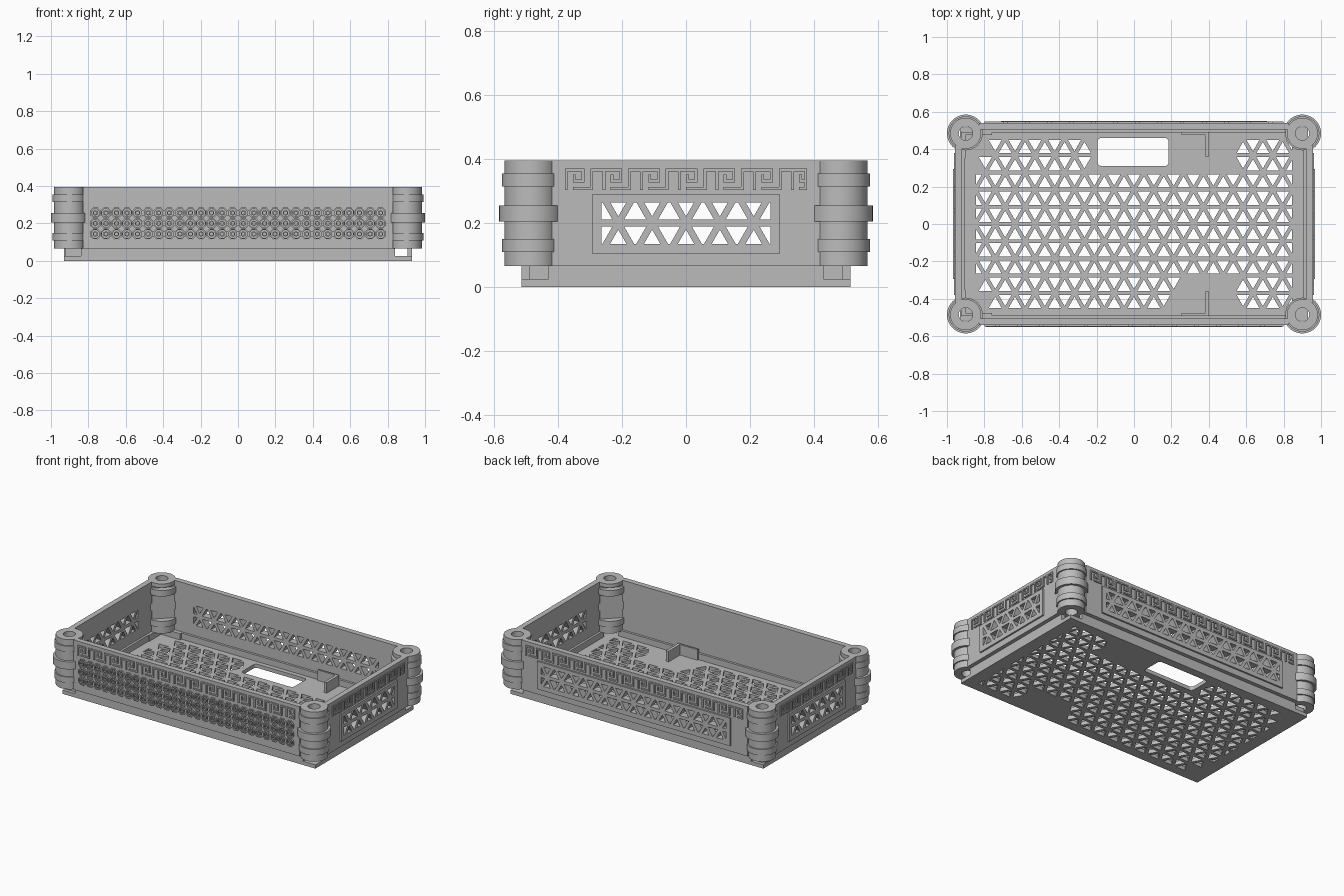
import bpy, bmesh
from math import pi, cos, sin, hypot, radians
from mathutils import Matrix, Vector

if "Cube" in bpy.data.objects:
    bpy.data.objects.remove(bpy.data.objects["Cube"])

GREY = (0.5, 0.5, 0.5, 1)
mat = bpy.data.materials.new("grey plastic")
mat.use_nodes = True
mat.diffuse_color = GREY
mat.node_tree.nodes["Principled BSDF"].inputs["Base Color"].default_value = GREY


def finish(name, bm):
    bmesh.ops.recalc_face_normals(bm, faces=bm.faces)
    me = bpy.data.meshes.new(name)
    bm.to_mesh(me)
    bm.free()
    me.materials.append(mat)
    ob = bpy.data.objects.new(name, me)
    bpy.context.collection.objects.link(ob)
    return ob


def prisms(name, polys, lo, hi, frame=Matrix()):
    """Extrude every 2D outline from lo to hi along the frame's third axis."""
    bm = bmesh.new()
    for poly in polys:
        a = [bm.verts.new(frame @ Vector((x, y, lo))) for x, y in poly]
        b = [bm.verts.new(frame @ Vector((x, y, hi))) for x, y in poly]
        bm.faces.new(a[::-1])
        bm.faces.new(b)
        for i in range(len(a)):
            j = (i + 1) % len(a)
            bm.faces.new((a[i], a[j], b[j], b[i]))
    return finish(name, bm)


def rect(x0, x1, y0, y1):
    return [(x0, y0), (x1, y0), (x1, y1), (x0, y1)]


def ngon(x, y, r, n):
    return [(x + r * cos(2 * pi * (i + .5) / n), y + r * sin(2 * pi * (i + .5) / n)) for i in range(n)]


def stroke(points, width):
    """One thin rectangle for each segment of a path."""
    out = []
    for (x0, y0), (x1, y1) in zip(points, points[1:]):
        d = hypot(x1 - x0, y1 - y0)
        dx, dy = (x1 - x0) / d * width / 2, (y1 - y0) / d * width / 2
        x0, y0, x1, y1 = x0 - dx, y0 - dy, x1 + dx, y1 + dy
        out.append([(x0 + dy, y0 - dx), (x1 + dy, y1 - dx), (x1 - dy, y1 + dx), (x0 - dy, y0 + dx)])
    return out


def clip(poly, axis, limit, sign):
    out = []
    for p, q in zip(poly, poly[1:] + poly[:1]):
        dp, dq = sign * (limit - p[axis]), sign * (limit - q[axis])
        if dp >= 0:
            out.append(p)
        if dp * dq < 0:
            t = dp / (dp - dq)
            out.append((p[0] + t * (q[0] - p[0]), p[1] + t * (q[1] - p[1])))
    return out


def lattice(w, h, keep=lambda x, y: True):
    """Triangular holes filling the window |x| < w, |y| < h."""
    side, high, shrink = .106, .092, .66
    out = []
    for k in range(-5, 5):
        for i in range(-10, 10):
            x, y = i * side + (k % 2) * side / 2, k * high
            up = [(x, y), (x + side, y), (x + side / 2, y + high)]
            down = [(x + side, y), (x + 1.5 * side, y + high), (x + side / 2, y + high)]
            for tri in (up, down):
                cx, cy = sum(p[0] for p in tri) / 3, sum(p[1] for p in tri) / 3
                if not keep(cx, cy):
                    continue
                tri = [(cx + (px - cx) * shrink, cy + (py - cy) * shrink) for px, py in tri]
                for axis, lim in ((0, w), (1, h)):
                    for s in (1, -1):
                        tri = clip(tri, axis, s * lim, s)
                if len(tri) > 2:
                    area = sum(p[0] * q[1] - q[0] * p[1] for p, q in zip(tri, tri[1:] + tri[:1])) / 2
                    if area > .0002:
                        out.append(tri)
    return out


def cut(ob, cutter):
    m = ob.modifiers.new("cut", 'BOOLEAN')
    m.operation, m.solver, m.object = 'DIFFERENCE', 'EXACT', cutter
    deps = bpy.context.evaluated_depsgraph_get()
    me = bpy.data.meshes.new_from_object(ob.evaluated_get(deps))
    ob.modifiers.clear()
    ob.data = me


def discard(ob):
    bpy.data.objects.remove(ob)


# Floor with lattice and a rounded hand slot
def floor_keep(x, y):
    if x < -.86 + max(0, abs(y) - .27) * .7:
        return False
    if y > .28 and -.25 < x < .54:
        return False
    return not (y < -.27 and .26 + (y + .27) * .4 < x < .54)


floor = prisms("floor", [rect(-.93, .93, -.515, .515)], 0, .025)
slot = []
for cx, cy, a in ((.165, .44, 0), (-.175, .44, 90), (-.175, .33, 180), (.165, .33, 270)):
    slot += [(cx + .02 * cos(radians(a + t)), cy + .02 * sin(radians(a + t))) for t in (0, 30, 60, 90)]
cutter = prisms("floor_cutter", lattice(.845, .46, floor_keep) + [slot], -.1, .1)
cut(floor, cutter)
discard(cutter)

# Low rim, open at the corners
prisms("rim", [rect(-.84, .84, s * .5025 - .0125, s * .5025 + .0125) for s in (1, -1)]
       + [rect(s * .9175 - .0125, s * .9175 + .0125, -.43, .43) for s in (1, -1)], .0, .066)

# Corner tabs at one end, and the inner dividers
tabs, dividers = [], []
for s in (1, -1):
    tabs += [rect(-.925, -.76, s * .485 - .008, s * .485 + .008),
             rect(-.925, -.9, s * .42 - .07, s * .42 + .07)]
    dividers += [rect(.38, .4, s * .425 - .065, s * .425 + .065),
                 rect(.25, .4, s * .485 - .006, s * .485 + .006)]
prisms("corner_tabs", tabs, .02, .066)
prisms("dividers", dividers, .02, .095)


# Meander band, repeated along a wall
def meander(half):
    u, period = .0195, .118
    hook = [(0, 0), (0, 3), (2.7, 3), (2.7, 1.2), (1.3, 1.2), (1.3, 2)]
    link = [(1.3, 0), (4.1, 0), (4.1, 3), (6, 3)]
    out, x = [], -half
    while x < half - period / 3:
        for path in (hook, link):
            pts = [(min(x + a * u, half), .308 + b * u) for a, b in path]
            pts = [p for i, p in enumerate(pts) if i == 0 or p != pts[i - 1]]
            out += stroke(pts, .009)
        x += period
    return out


# Four walls: name, turn, distance, half length, meander half, window half
WALLS = [("front", 0, .505, .83, .795, 0), ("left", 90, .92, .42, .375, .265),
         ("back", 180, .505, .83, .795, .68), ("right", 270, .92, .42, .375, .265)]
for name, turn, inner, half, key, win in WALLS:
    frame = Matrix.Rotation(radians(turn), 4, 'Z') @ Matrix.Rotation(pi / 2, 4, 'X')
    outer = inner + .036
    wall = prisms(name + "_wall", [rect(-half, half, .065, .395)], inner, outer, frame)
    prisms(name + "_meander", meander(key), outer - .002, outer + .007, frame)
    if win:
        # Raised window frame with lattice openings
        plate = prisms(name + "_window_frame", [rect(-win - .03, win + .03, .105, .29)],
                       outer - .001, outer + .011, frame)
        holes = [[(x, y + .2) for x, y in t] for t in lattice(win, .065)]
        cutter = prisms("window_cutter", holes, inner - .1, outer + .1, frame)
        cut(wall, cutter)
        cut(plate, cutter)
        discard(cutter)
    else:
        # Rosette field
        rosettes = []
        for row in (-1, 0, 1):
            for i in range(28):
                x, z = (i - 13.5) * .0565, .2 + row * .0565
                ring = ngon(x, z, .026, 8)
                rosettes += stroke(ring + ring[:1], .007)
                hub = ngon(x, z, .012, 6)
                rosettes += stroke(hub + hub[:1], .006)
        prisms("front_rosettes", rosettes, outer - .002, outer + .01, frame)

# Hollow corner barrels with three bands each
BANDS = ((.11, .15, .091), (.205, .255, .1), (.315, .355, .091))
profile = [(.037, .065), (.083, .065)]
for z0, z1, r in BANDS:
    profile += [(.083, z0), (r, z0), (r, z1), (.083, z1)]
profile += [(.083, .395), (.037, .395)]
STEPS = 40
for sx in (1, -1):
    for sy in (1, -1):
        bm = bmesh.new()
        at = Vector((sx * .9, sy * .485, 0))
        rings = []
        for i in range(STEPS):
            a = 2 * pi * i / STEPS
            rings.append([bm.verts.new(at + Vector((r * cos(a), r * sin(a), z))) for r, z in profile])
        for i in range(STEPS):
            p, q = rings[i], rings[(i + 1) % STEPS]
            for j in range(len(profile)):
                k = (j + 1) % len(profile)
                bm.faces.new((p[j], q[j], q[k], p[k]))
        label = ("back" if sy > 0 else "front") + ("_left" if sx > 0 else "_right")
        barrel = finish(label + "_barrel", bm)
        # Flat inner face between the protruding bands
        frame = Matrix.Translation(at) @ Matrix.Rotation(Vector((-sx, -sy)).angle_signed(Vector((1, 0))), 4, 'Z')
        for z0, z1 in ((.15, .315), (.355, .37)):
            cutter = prisms("barrel_cutter", [rect(.048, .2, -.2, .2)], z0, z1, frame)
            cut(barrel, cutter)
            discard(cutter)
        bpy.ops.object.select_all(action='DESELECT')
        barrel.select_set(True)
        bpy.context.view_layer.objects.active = barrel
        bpy.ops.object.shade_smooth_by_angle(angle=radians(30))
